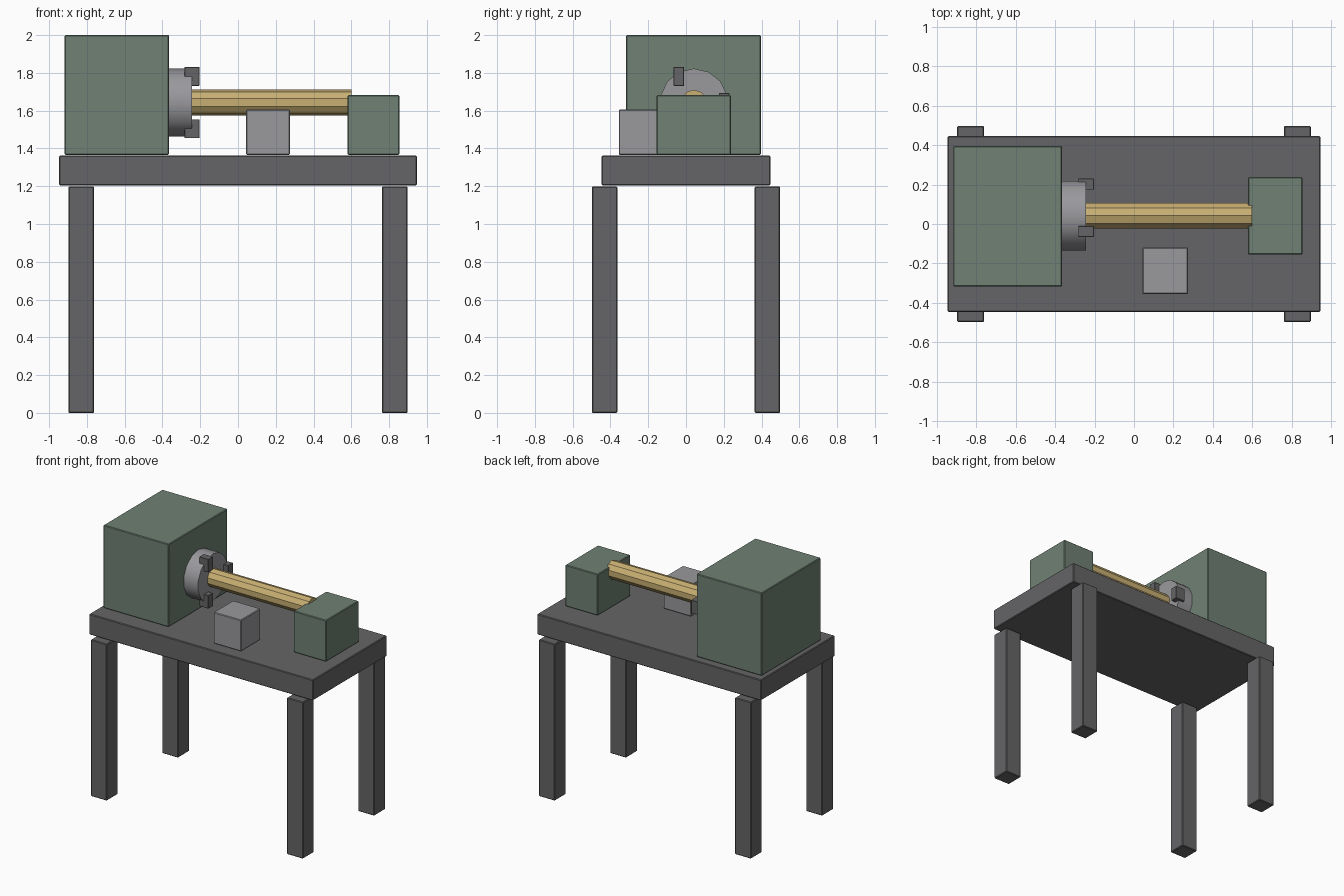
import bpy
from math import cos, sin, pi, radians

if "Cube" in bpy.data.objects:
    bpy.data.objects.remove(bpy.data.objects["Cube"], do_unlink=True)


def material(name, colour):
    m = bpy.data.materials.new(name)
    m.use_nodes = True
    m.diffuse_color = (*colour, 1)
    m.node_tree.nodes["Principled BSDF"].inputs["Base Color"].default_value = (*colour, 1)
    return m


dark_grey = material("dark grey", (0.13, 0.13, 0.135))
green = material("machine green", (0.16, 0.22, 0.175))
steel = material("light steel", (0.32, 0.32, 0.34))
wood = material("wood", (0.58, 0.43, 0.17))


def finish(name, mat, bevel=0):
    ob = bpy.context.object
    ob.name = ob.data.name = name
    bpy.ops.object.transform_apply(location=False, rotation=True, scale=True)
    ob.data.materials.append(mat)
    if bevel:
        mod = ob.modifiers.new("soft edge", "BEVEL")
        mod.width, mod.segments = bevel, 1
    return ob


def box(name, mat, x, y, z, bevel=0.005):
    """Box from its (low, high) range on each axis."""
    bpy.ops.mesh.primitive_cube_add(size=1, location=[sum(r) / 2 for r in (x, y, z)])
    bpy.context.object.scale = [b - a for a, b in (x, y, z)]
    return finish(name, mat, bevel)


def rod(name, mat, sides, radius, x, y, z):
    """Cylinder along x with one corner pointing up."""
    bpy.ops.mesh.primitive_cylinder_add(
        vertices=sides, radius=radius, depth=x[1] - x[0],
        location=(sum(x) / 2, y, z), rotation=(0, pi / 2, 0))
    ob = bpy.context.object
    bpy.ops.object.transform_apply(location=False, rotation=True, scale=False)
    ob.rotation_euler.x = radians(90)
    top = max(v.co.z for v in ob.data.vertices)
    if abs(top - radius) < 1e-4:
        ob.rotation_euler.x = 0
    return finish(name, mat)


# Bench: top and four legs
box("bench_top", dark_grey, (-0.947, 0.947), (-0.447, 0.447), (1.204, 1.362))
for side, sx in (("left", 1), ("right", -1)):
    for end, sy in (("front", -1), ("back", 1)):
        box(f"{end}_{side}_leg", dark_grey,
            sorted((0.762 * sx, 0.898 * sx)), sorted((0.363 * sy, 0.498 * sy)), (0, 1.198))

# Headstock, tailstock and tool post
box("headstock", green, (-0.918, -0.365), (-0.317, 0.396), (1.366, 2.0))
box("tailstock", green, (0.58, 0.855), (-0.156, 0.238), (1.366, 1.682))
box("tool_post", steel, (0.042, 0.275), (-0.356, -0.12), (1.366, 1.605))

# Spindle: chuck, three jaws and the workpiece
AXIS_Y, AXIS_Z = 0.042, 1.643
chuck = rod("chuck", steel, 14, 0.18, (-0.367, -0.243), AXIS_Y, AXIS_Z)
bpy.ops.object.shade_smooth_by_angle(angle=radians(30))
for i in range(3):
    a = i * 2 * pi / 3
    y, z = AXIS_Y + 0.16 * cos(a), AXIS_Z + 0.16 * sin(a)
    box(f"chuck_jaw_{i + 1}", dark_grey, (-0.283, -0.204),
        (y - 0.028, y + 0.028), (z - 0.05, z + 0.05), 0.002)
rod("workpiece", wood, 10, 0.068, (-0.245, 0.6), AXIS_Y, AXIS_Z)
